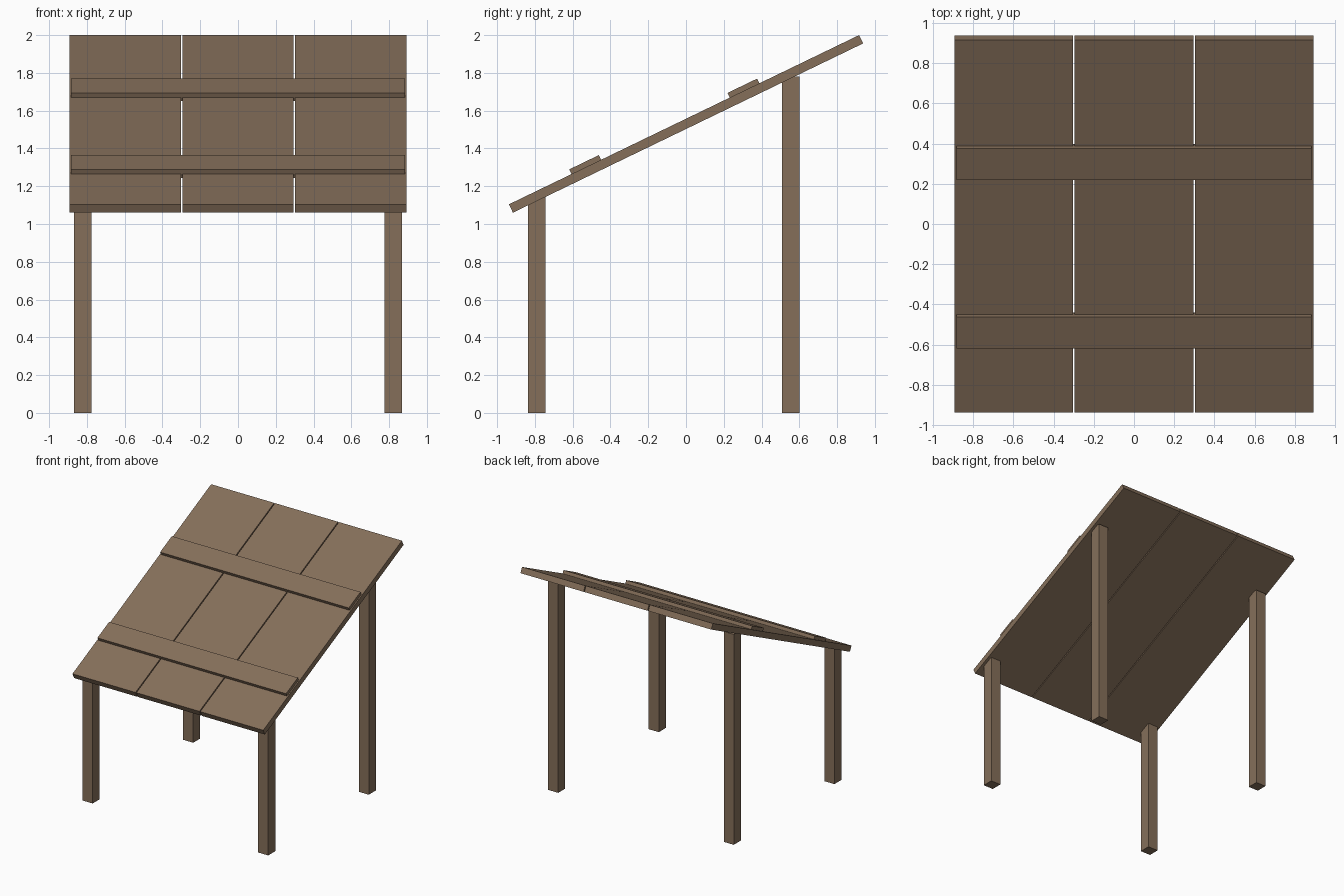
import bpy
import math
from mathutils import Matrix, Vector

if "Cube" in bpy.data.objects:
    bpy.data.objects.remove(bpy.data.objects["Cube"])

wood = bpy.data.materials.new("weathered brown wood")
wood.diffuse_color = (0.235, 0.159, 0.102, 1)
wood.use_nodes = True
wood.node_tree.nodes["Principled BSDF"].inputs["Base Color"].default_value = wood.diffuse_color

ANGLE = math.radians(25.79)
TILT = Matrix.Translation((0, 0, 1.53)) @ Matrix.Rotation(ANGLE, 4, 'X')


def box(name, center, size, frame=Matrix()):
    bpy.ops.mesh.primitive_cube_add(size=1)
    ob = bpy.context.object
    ob.name = name
    ob.data.transform(frame @ Matrix.Translation(center) @ Matrix.Diagonal((*size, 1)))
    ob.data.materials.append(wood)
    return ob


# Sloping roof made of three wide boards with narrow gaps
for i, side in enumerate(("left", "middle", "right")):
    box(f"roof_board_{side}", ((i - 1) * 0.598, 0, 0), (0.590, 2.059, 0.049), TILT)

# Cross battens, partly sunk into the roof boards
for name, y, z in (("lower", -0.5325, 1.311), ("upper", 0.304, 1.72)):
    local = TILT.inverted() @ Vector((0, y, z))
    box(f"{name}_batten", (0, local.y, 0.0275), (1.766, 0.174, 0.049), TILT)

# Short front legs and tall back legs with flat tops
for name, y, h in (("front", -0.79, 1.142), ("back", 0.555, 1.78)):
    for side, x in (("left", -0.822), ("right", 0.822)):
        box(f"{name}_leg_{side}", (x, y, h / 2), (0.094, 0.094, h))
